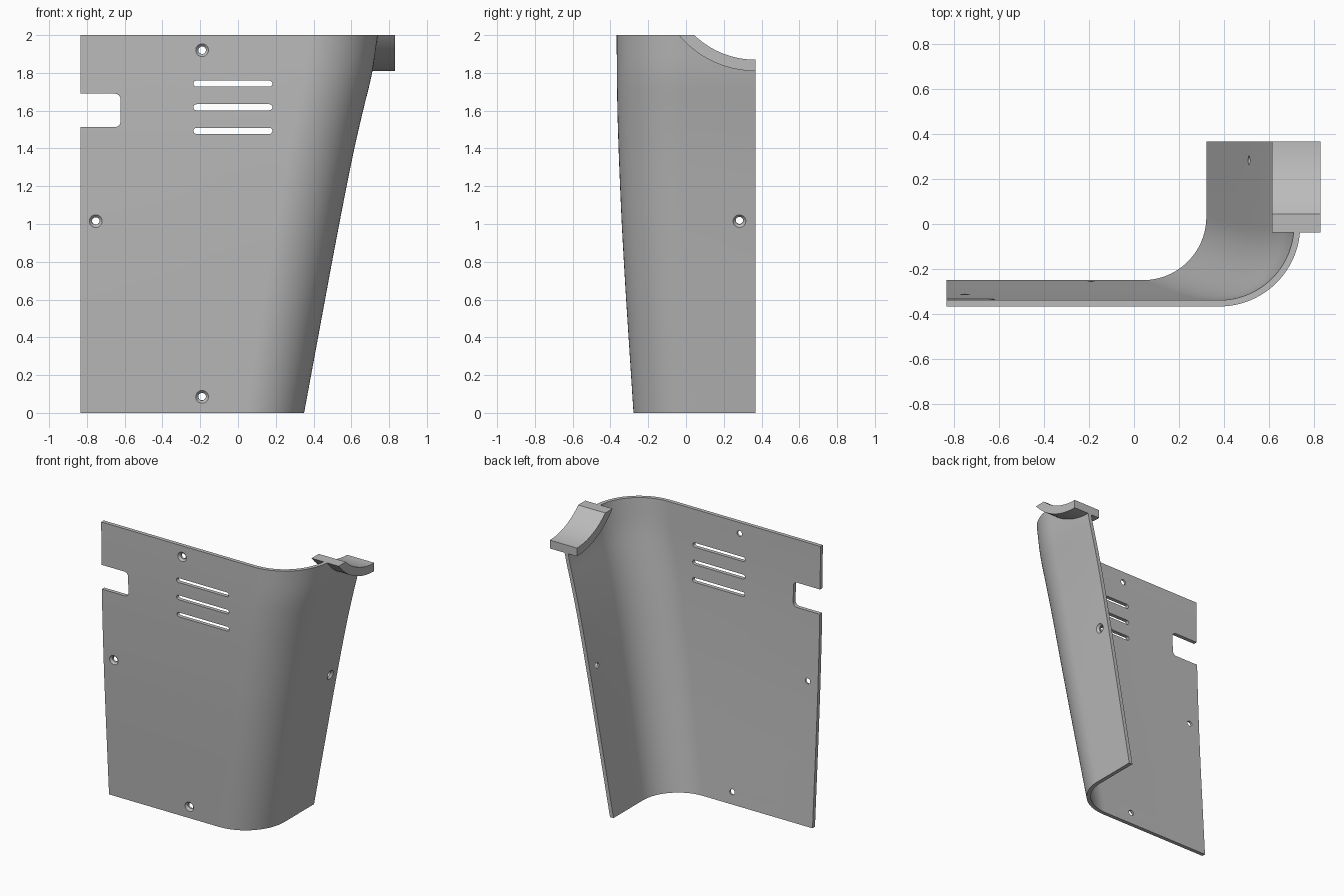
import bpy, bmesh, math
from mathutils import Vector

if "Cube" in bpy.data.objects:
    bpy.data.objects.remove(bpy.data.objects["Cube"])

grey = bpy.data.materials.new("light grey")
grey.diffuse_color = (0.5, 0.5, 0.5, 1)
grey.use_nodes = True
grey.node_tree.nodes["Principled BSDF"].inputs["Base Color"].default_value = grey.diffuse_color

T = 0.028                      # sheet thickness
# outer side x and outer front y, sampled every 0.2 in height
SIDE_X = [0.35, 0.387, 0.424, 0.461, 0.498, 0.536, 0.575, 0.616, 0.662, 0.71, 0.74]
FRONT_Y = [-0.278, -0.291, -0.304, -0.317, -0.329, -0.34, -0.349, -0.357, -0.363, -0.366, -0.367]


def sample(tab, z):
    """Smooth (Catmull-Rom) lookup in a table."""
    u = min(max(z / 0.2, 0), len(tab) - 1.0001)
    i = int(u)
    f = u - i
    b, c = tab[i], tab[i + 1]
    a = tab[i - 1] if i > 0 else 2 * b - c
    d = tab[i + 2] if i + 2 < len(tab) else 2 * c - b
    return b + 0.5 * f * (c - a + f * (2*a - 5*b + 4*c - d + f * (3*(b - c) + d - a)))


def loft(name, rings):
    """Closed solid through a list of matching rings."""
    bm = bmesh.new()
    vs = [[bm.verts.new(p) for p in r] for r in rings]
    n = len(rings[0])
    for r0, r1 in zip(vs, vs[1:]):
        for i in range(n):
            j = (i + 1) % n
            bm.faces.new((r0[i], r0[j], r1[j], r1[i]))
    bm.faces.new(vs[0])
    bm.faces.new(vs[-1])
    bmesh.ops.recalc_face_normals(bm, faces=bm.faces[:])
    me = bpy.data.meshes.new(name)
    bm.to_mesh(me)
    bm.free()
    me.materials.append(grey)
    ob = bpy.data.objects.new(name, me)
    bpy.context.collection.objects.link(ob)
    return ob


def activate(ob):
    bpy.ops.object.select_all(action='DESELECT')
    ob.select_set(True)
    bpy.context.view_layer.objects.active = ob


def cut(target, cutter):
    cutter.hide_render = True
    activate(target)
    m = target.modifiers.new("cut", 'BOOLEAN')
    m.operation, m.solver, m.object = 'DIFFERENCE', 'EXACT', cutter
    bpy.ops.object.modifier_apply(modifier=m.name)
    bpy.data.objects.remove(cutter)


def rounded_cutter(x0, x1, z0, z1, r):
    """Rounded rectangle cut through the front."""
    pts = []
    for k, (cx, cz) in enumerate([(x1-r, z1-r), (x0+r, z1-r), (x0+r, z0+r), (x1-r, z0+r)]):
        for s in range(7):
            a = math.pi / 2 * (k + s / 6.01)
            pts.append((cx + r * math.cos(a), cz + r * math.sin(a)))
    return loft("cutter", [[(x, y, z) for x, z in pts] for y in (-0.6, -0.12)])


def screw_cutter(pos, normal):
    """Through hole with a countersink on the outer face."""
    pos, n = Vector(pos), Vector(normal).normalized()
    u = n.orthogonal().normalized()
    v = n.cross(u)
    rings = []
    for d, r in [(0.03, 0.034), (0.0, 0.034), (-0.014, 0.02), (-0.07, 0.02)]:
        rings.append([pos + n * d + r * (u * math.cos(t * math.pi / 12) + v * math.sin(t * math.pi / 12))
                      for t in range(24)])
    return loft("cutter", rings)


# --- bent sheet panel: front plate, rounded corner, side plate
def section(z):
    sx, fy = sample(SIDE_X, z), sample(FRONT_Y, z)
    r = 0.31 + 0.025 * z
    cx, cy = sx - r, fy + r

    def path(off):
        arc = [(cx + (r - off) * math.cos(a), cy + (r - off) * math.sin(a))
               for a in (-math.pi / 2 * (1 - s / 24) for s in range(25))]
        return [(-0.835, fy + off)] + arc + [(sx - off, 0.367)]
    return [(x, y, z) for x, y in path(0) + path(T)[::-1]]


panel = loft("bent_panel", [section(i * 0.05) for i in range(41)])

# cooling slots and the edge notch
for z in (1.743, 1.618, 1.493):
    cut(panel, rounded_cutter(-0.236, 0.182, z - 0.016, z + 0.016, 0.0159))
cut(panel, rounded_cutter(-1.0, -0.622, 1.513, 1.69, 0.03))

# countersunk screw holes, three in front and one in the side
for x, z in ((-0.19, 1.92), (-0.19, 0.085), (-0.753, 1.015)):
    slope = (sample(FRONT_Y, z + 0.04) - sample(FRONT_Y, z - 0.04)) / 0.08
    cut(panel, screw_cutter((x, sample(FRONT_Y, z), z), (0, -1, slope)))
cut(panel, screw_cutter((sample(SIDE_X, 1.015), 0.283, 1.015), (1, 0, -0.19)))

# --- curved saddle bracket and the matching cut in the side plate
CY, CZ, R_OUT, R_IN = 0.367, 2.337, 0.527, 0.467
cut(panel, loft("cutter", [[(x, CY + 0.52 * math.cos(t * math.pi / 48), CZ + 0.52 * math.sin(t * math.pi / 48))
                            for t in range(96)] for x in (0.5, 1.0)]))


def arc(r):
    a0 = math.asin((CZ - 2.0) / r)
    angles = [a0 + (math.pi / 2 - a0) * s / 20 for s in range(21)]
    return [(CY - r * math.cos(a), CZ - r * math.sin(a)) for a in angles]


outline = arc(R_OUT) + arc(R_IN)[::-1]
bracket = loft("saddle_bracket", [[(x, y, z) for y, z in outline] for x in (0.614, 0.83)])

for ob in (panel, bracket):
    activate(ob)
    bpy.ops.object.shade_smooth_by_angle(angle=math.radians(25))
